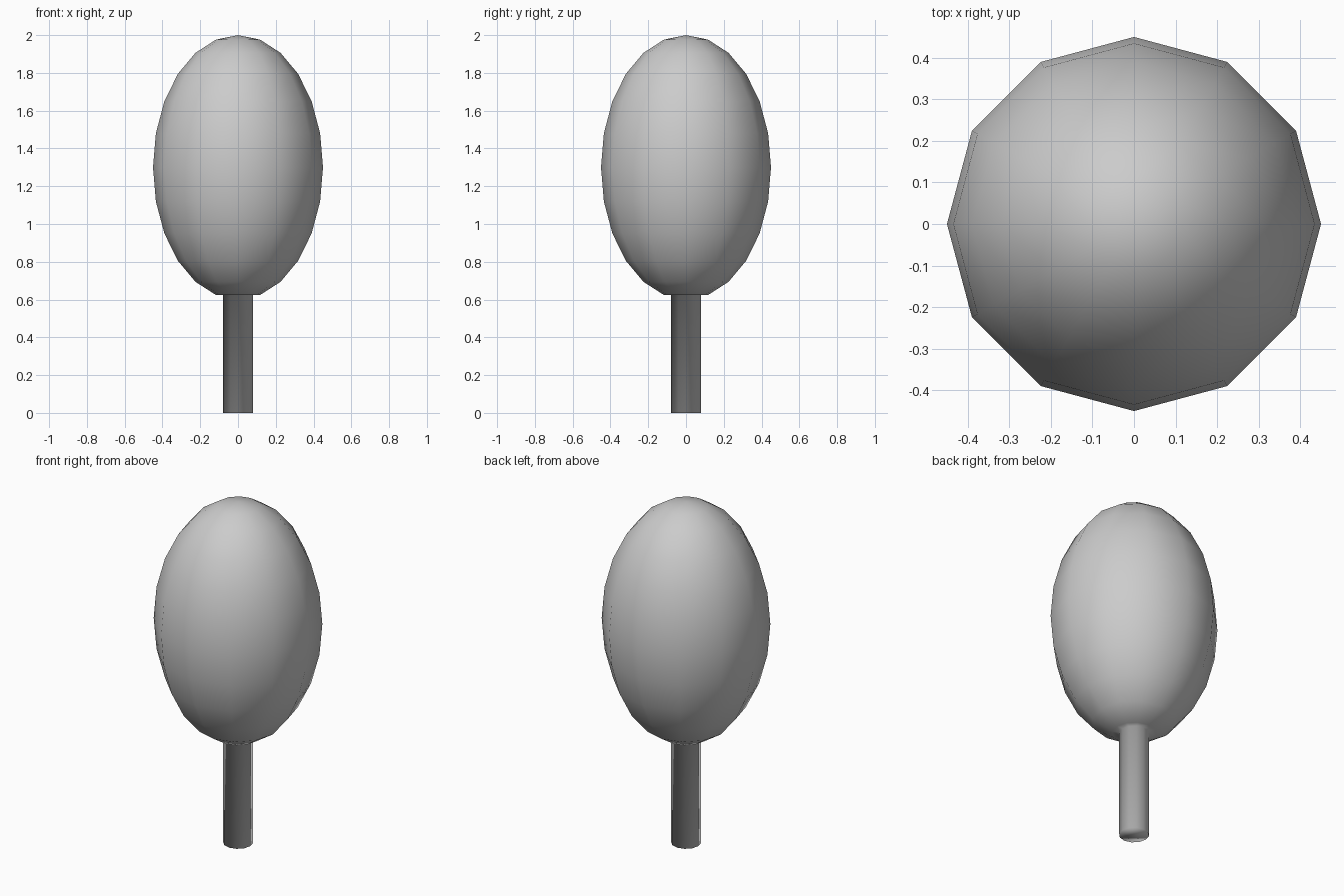
import bpy, bmesh
from math import sin, cos, pi, radians

if "Cube" in bpy.data.objects:
    bpy.data.objects.remove(bpy.data.objects["Cube"])

SIDES = 12
RADIUS, HALF_HEIGHT, CENTRE = 0.45, 0.70, 1.30
TRUNK_R = 0.08

# Half profile (radius, height): trunk, flat underside, egg-shaped crown
low = CENTRE - HALF_HEIGHT * cos(radians(15))
profile = [(TRUNK_R, 0.0), (TRUNK_R, low)]
for i in range(1, 12):
    a = pi * i / 12
    profile.append((RADIUS * sin(a), CENTRE - HALF_HEIGHT * cos(a)))

# Turn the profile into rings
bm = bmesh.new()
rings = [[bm.verts.new((r * cos(2 * pi * k / SIDES), r * sin(2 * pi * k / SIDES), z))
          for k in range(SIDES)] for r, z in profile]
for lower, upper in zip(rings, rings[1:]):
    for k in range(SIDES):
        n = (k + 1) % SIDES
        bm.faces.new((lower[k], lower[n], upper[n], upper[k]))

# Trunk base cap and crown tip
bm.faces.new(rings[0][::-1])
tip = bm.verts.new((0, 0, CENTRE + HALF_HEIGHT))
for k in range(SIDES):
    bm.faces.new((rings[-1][k], rings[-1][(k + 1) % SIDES], tip))

# Smooth shading all over
bmesh.ops.recalc_face_normals(bm, faces=bm.faces)
for f in bm.faces:
    f.smooth = True
mesh = bpy.data.meshes.new("tree")
bm.to_mesh(mesh)
bm.free()
bpy.context.collection.objects.link(bpy.data.objects.new("tree", mesh))
